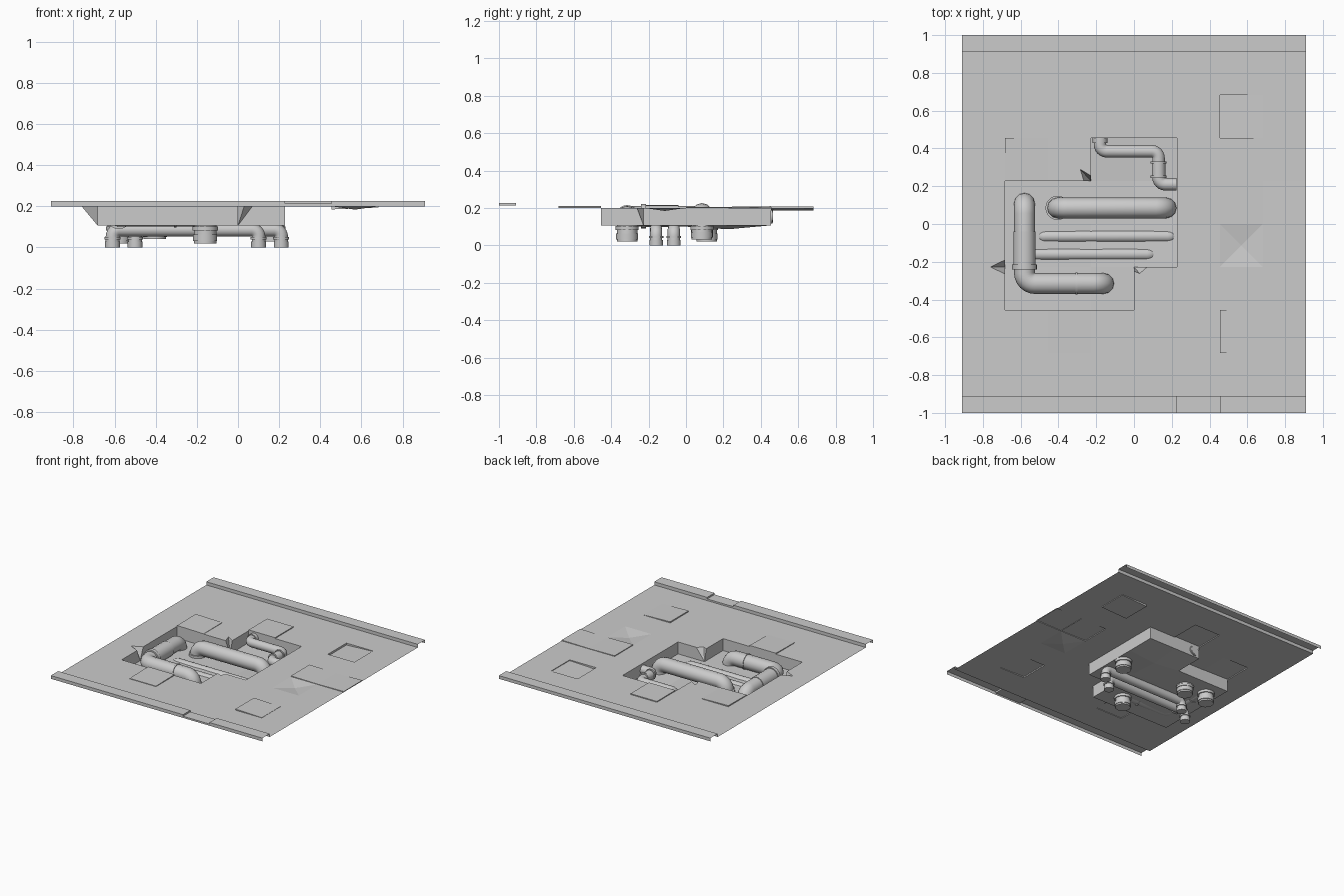
import bpy, math
from mathutils import Vector

if "Cube" in bpy.data.objects:
    bpy.data.objects.remove(bpy.data.objects["Cube"])

S, N = 0.2275, 8          # floor tile size and count
Z, ZF = 0.20, 0.107       # floor plate level, pit bottom level


def make(name, verts, faces):
    me = bpy.data.meshes.new(name)
    me.from_pydata(verts, [], faces)
    me.validate()
    ob = bpy.data.objects.new(name, me)
    bpy.context.collection.objects.link(ob)
    return ob


class Builder:
    def __init__(self):
        self.v, self.f = [], []

    def face(self, *pts):
        pts = [p for k, p in enumerate(pts) if p not in pts[:k]]
        if len(pts) > 2:
            self.f.append(range(len(self.v), len(self.v) + len(pts)))
            self.v += pts


def smooth(ob):
    bpy.ops.object.select_all(action='DESELECT')
    ob.select_set(True)
    bpy.context.view_layer.objects.active = ob
    bpy.ops.object.shade_smooth_by_angle(angle=math.radians(35))


def g(i):
    return round(-0.91 + S * i, 4)


# pit outline: (rim point, base point); torn notches share one base point
A, B, C = (-0.6825, -0.2275), (-0.2275, 0.2275), (0.0, -0.2275)
tearA = [(-0.6825, -0.19), (-0.76, -0.2275), (-0.6825, -0.265)]
tearB = [(-0.2275, 0.255), (-0.285, 0.29), (-0.265, 0.2275)]
tearC = [(0.0, -0.25), (0.03, -0.262), (0.07, -0.2275)]
corners = [(-0.6825, 0.2275)] + [(p, A) for p in tearA]
outline = ([((-0.6825, 0.2275),) * 2] + [(p, A) for p in tearA]
           + [((-0.6825, -0.455),) * 2, ((0.0, -0.455),) * 2]
           + [(p, C) for p in tearC]
           + [((0.2275, -0.2275),) * 2, ((0.2275, 0.455),) * 2, ((-0.2275, 0.455),) * 2]
           + [(p, B) for p in tearB])

pit = {(i, j) for i in range(1, 4) for j in (2, 3, 4)} | {(4, 3), (4, 4), (3, 5), (4, 5)}
# tile corners replaced by the torn notch points
swap = {(0, 2, A): [tearA[2], tearA[1]], (0, 3, A): [tearA[1], tearA[0]],
        (2, 5, B): [tearB[2], tearB[1], tearB[0]], (4, 2, C): [tearC[2], tearC[1], tearC[0]]}
# raised or sunk loose tiles: corner offsets, counter-clockwise
loose = {(3, 6): (.007,) * 4, (1, 5): (.006, .002, .004, .009), (2, 1): (.004, .004, .008, .008),
         (6, 1): (.009, .002, .002, .009), (6, 6): (-.015, -.006, -.004, -.015),
         (6, 4): (.006, .003, .003, .006), (7, 4): (.003, .006, .006, .003)}

# floor plate
b = Builder()
for i in range(N):
    for j in range(N):
        if (i, j) in pit:
            continue
        sq = [(g(i), g(j)), (g(i + 1), g(j)), (g(i + 1), g(j + 1)), (g(i), g(j + 1))]
        if (i, j) in loose:
            top = [(*p, Z + o) for p, o in zip(sq, loose[i, j])]
            b.face(*top)
            for k in range(4):
                m = (k + 1) % 4
                b.face((*sq[k], Z), (*sq[m], Z), top[m], top[k])
        elif (i, j) == (6, 3):   # dented tile
            mid = (g(6) + S / 2, g(3) + S / 2, Z - .016)
            for k in range(4):
                b.face((*sq[k], Z), (*sq[(k + 1) % 4], Z), mid)
        else:
            pts = []
            for c in sq:
                key = next((s for s in swap if s[:2] == (i, j)
                            and math.dist(s[2], c) < .001), None)
                pts += swap[key] if key else [c]
            b.face(*[(*p, Z) for p in pts])
make("floor_plate", b.v, b.f)

# pit walls
b = Builder()
for (r0, b0), (r1, b1) in zip(outline, outline[1:] + outline[:1]):
    b.face((*r0, Z), (*b0, ZF), (*b1, ZF), (*r1, Z))
make("pit_walls", b.v, b.f)

# pit bottom, slightly dented
dent = {(4, 5): .086, (3, 4): .104, (2, 3): .103, (4, 4): .10}
b = Builder()
for i, j in sorted(pit):
    b.face(*[(g(x), g(y), dent.get((x, y), ZF)) for x, y in
             ((i, j), (i + 1, j), (i + 1, j + 1), (i, j + 1))])
make("pit_bottom", b.v, b.f)


# raised lips along the front and back edges, the front one with a low section
def lip(name, s, spans):
    b = Builder()
    for x0, x1, h in spans:
        prof = [(s * .91, Z), (s * .91, h), (s * 1.0, h), (s * 1.0, Z)]
        for (y0, z0), (y1, z1) in zip(prof, prof[1:]):
            b.face((x0, y0, z0), (x1, y0, z0), (x1, y1, z1), (x0, y1, z1))
    for (_, x, h0), (_, _, h1) in zip(spans, spans[1:]):
        b.face((x, s * .91, h0), (x, s, h0), (x, s, h1), (x, s * .91, h1))
    make(name, b.v, b.f)


lip("front_lip", -1, [(-.91, .2275, .225), (.2275, .455, .213), (.455, .91, .225)])
lip("back_lip", 1, [(-.91, .91, .225)])


# pipe along a path with rounded bends
def pipe(name, path, r, bend):
    P = [Vector(p) for p in path]
    pts = [P[0]]
    for a, c, d in zip(P, P[1:], P[2:]):
        u, w = (a - c).normalized(), (d - c).normalized()
        o = c + (u + w) * bend
        for k in range(7):
            t = k / 6 * math.pi / 2
            pts.append(o - w * bend * math.cos(t) - u * bend * math.sin(t))
    pts.append(P[-1])
    cu = bpy.data.curves.new(name, 'CURVE')
    cu.dimensions = '3D'
    cu.bevel_depth, cu.bevel_resolution, cu.use_fill_caps = r, 4, True
    sp = cu.splines.new('POLY')
    sp.points.add(len(pts) - 1)
    for q, p in zip(sp.points, pts):
        q.co = (*p, 1)
    ob = bpy.data.objects.new(name, cu)
    bpy.context.collection.objects.link(ob)
    bpy.ops.object.select_all(action='DESELECT')
    ob.select_set(True)
    bpy.context.view_layer.objects.active = ob
    bpy.ops.object.convert(target='MESH')
    smooth(bpy.context.object)


def sleeve(name, p0, p1, r):
    p0, p1 = Vector(p0), Vector(p1)
    d = p1 - p0
    bpy.ops.mesh.primitive_cylinder_add(vertices=20, radius=r, depth=d.length, location=(p0 + p1) / 2,
                                        rotation=d.to_track_quat('Z', 'Y').to_euler())
    bpy.context.object.name = name
    smooth(bpy.context.object)


# big pipes
R = .055
pipe("main_pipe", [(-.405, .085, .04), (-.405, .085, .171), (.17, .085, .171), (.17, .085, .03)], R, .056)
pipe("corner_pipe", [(-.58, .11, .02), (-.58, .11, .156), (-.58, -.315, .156),
                     (-.16, -.315, .156), (-.16, -.315, .02)], R, .056)
sleeve("corner_pipe_sleeve", (-.58, -.04, .156), (-.58, -.23, .156), .059)
sleeve("corner_pipe_ring", (-.58, -.215, .156), (-.58, -.24, .156), .066)
sleeve("corner_pipe_joint", (-.31, -.315, .156), (-.30, -.315, .156), .059)
sleeve("main_pipe_collar", (-.405, .085, .10), (-.405, .085, .125), .064)
for k, (x, y, z) in enumerate([(-.405, .085, .04), (.17, .085, .03), (-.58, .11, .02), (-.16, -.315, .02)]):
    sleeve(f"big_flange_{k}", (x, y, .083), (x, y, .103), .062)
    sleeve(f"big_flange_end_{k}", (x, y, z + .012), (x, y, z + .042), .059)

# twin thin pipes half sunk in the pit bottom
for k, (x0, x1, y) in enumerate([(-.5, .21, -.065), (-.61, .10, -.16)]):
    pipe(f"thin_pipe_{k}", [(x0, y, 0), (x0, y, .086), (x1, y, .086), (x1, y, 0)], .033, .034)
    for m, x in enumerate((x0, x1)):
        sleeve(f"thin_pipe_ring_{k}{m}", (x, y, .038), (x, y, .05), .039)
        sleeve(f"thin_pipe_foot_{k}{m}", (x, y, 0), (x, y, .028), .036)

# small crooked pipe between two pit walls
pipe("crooked_pipe", [(-.18, .465, .155), (-.18, .385, .155), (.13, .385, .155),
                      (.13, .21, .155), (.225, .21, .155)], .033, .036)
sleeve("crooked_pipe_sleeve", (.13, .325, .155), (.13, .255, .155), .036)
for k, y in enumerate((.325, .25)):
    sleeve(f"crooked_pipe_ring_{k}", (.13, y - .006, .155), (.13, y + .006, .155), .042)
sleeve("crooked_pipe_wall_ring", (-.18, .462, .155), (-.18, .43, .155), .039)
